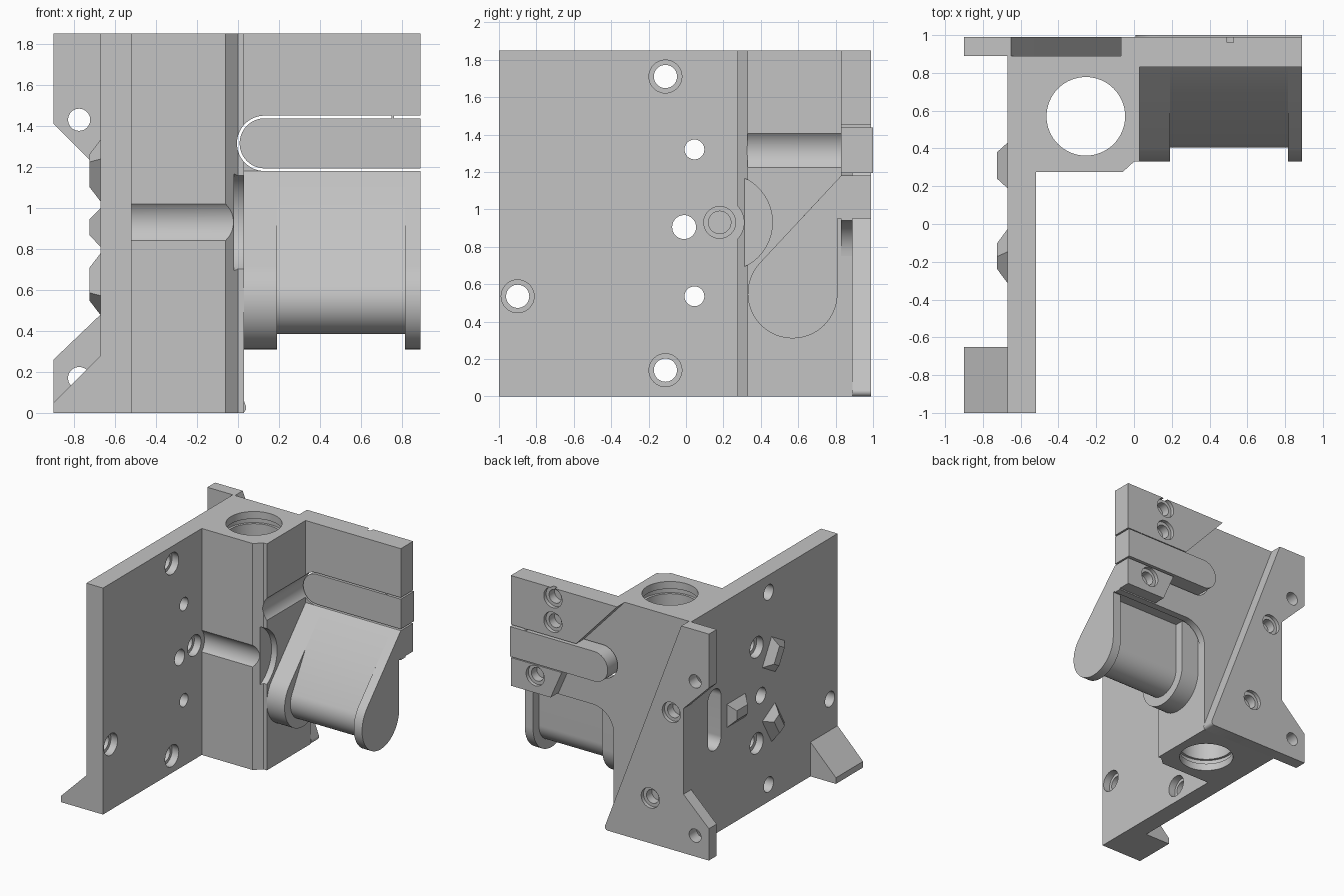
import bpy, bmesh, math
from mathutils import Matrix, Vector

if "Cube" in bpy.data.objects:
    bpy.data.objects.remove(bpy.data.objects["Cube"], do_unlink=True)

GREY = (0.55, 0.55, 0.55, 1)
mat = bpy.data.materials.new("light grey")
mat.use_nodes = True
mat.diffuse_color = GREY
mat.node_tree.nodes["Principled BSDF"].inputs["Base Color"].default_value = GREY

H = 1.85
PLACE = {"x": lambda a, b, t: (t, a, b),
         "y": lambda a, b, t: (a, t, b),
         "z": lambda a, b, t: (a, b, t)}


def make(name, bm):
    bmesh.ops.recalc_face_normals(bm, faces=bm.faces)
    mesh = bpy.data.meshes.new(name)
    bm.to_mesh(mesh)
    bm.free()
    mesh.materials.append(mat)
    ob = bpy.data.objects.new(name, mesh)
    bpy.context.collection.objects.link(ob)
    return ob


def prism(name, axis, pts, lo, hi):
    """Extrude a 2D profile along an axis."""
    bm = bmesh.new()
    ends = [[bm.verts.new(PLACE[axis](a, b, t)) for a, b in pts] for t in (lo, hi)]
    bm.faces.new(ends[0])
    bm.faces.new(ends[1])
    n = len(pts)
    for i in range(n):
        j = (i + 1) % n
        bm.faces.new((ends[0][i], ends[0][j], ends[1][j], ends[1][i]))
    return make(name, bm)


def arc(a, b, r, start=0, end=360, n=40):
    full = abs(end - start) == 360
    steps = [start + (end - start) * i / n for i in range(n if full else n + 1)]
    return [(a + r * math.cos(math.radians(d)), b + r * math.sin(math.radians(d))) for d in steps]


def rect(a0, b0, a1, b1):
    return [(a0, b0), (a1, b0), (a1, b1), (a0, b1)]


def cut(ob, axis, pts, lo, hi):
    cutter = prism("cutter", axis, pts, lo, hi)
    cutter.hide_render = True
    mod = ob.modifiers.new("cut", "BOOLEAN")
    mod.operation, mod.solver, mod.object = "DIFFERENCE", "EXACT", cutter
    bpy.context.view_layer.objects.active = ob
    bpy.ops.object.modifier_apply(modifier=mod.name)
    bpy.data.objects.remove(cutter, do_unlink=True)


def screw_hole(ob, a, b):
    """Blind counterbored hole in a rear plate."""
    cut(ob, "y", arc(a, b, 0.055), 0.85, 1.1)
    cut(ob, "y", arc(a, b, 0.082), 0.96, 1.1)


# Main body: side plate and column
body = prism("side_plate_and_column", "z",
             [(-0.67, -1), (-0.52, -1), (-0.52, 0.275), (-0.06, 0.275),
              (0, 0.33), (0.03, 0.33), (0.03, 0.89), (-0.67, 0.89)], 0, H)

# Vertical bore with retaining grooves
cut(body, "z", arc(-0.255, 0.57, 0.208, n=64), -0.1, 2)
for z in (0.06, H - 0.1):
    cut(body, "z", arc(-0.255, 0.57, 0.228, n=64), z, z + 0.04)

# Shaft groove and round pocket across the column
cut(body, "x", arc(0.18, 0.93, 0.13), -0.52, 0.2)
cut(body, "x", arc(0.2, 0.93, 0.262, n=64), -0.02, 0.2)

# Side plate holes
for y, z in ((-0.11, 1.71), (-0.9, 0.535), (-0.11, 0.14)):
    cut(body, "x", arc(y, z, 0.062), -0.8, -0.4)
    cut(body, "x", arc(y, z, 0.088), -0.58, -0.4)
cut(body, "x", arc(-0.01, 0.905, 0.064), -0.8, -0.4)
for y in (1.32, 0.535):
    cut(body, "x", arc(0.045, y, 0.053), -0.8, -0.4)
    cut(body, "x", arc(0.045, y, 0.085), -0.8, -0.61)
cut(body, "x", arc(0.18, 0.93, 0.085), -0.58, -0.4)
cut(body, "x", arc(0.18, 0.93, 0.06), -0.66, -0.4)

# Oblong recess on the outer side
cut(body, "x", arc(0.59, 1.1, 0.085, 0, 180) + arc(0.59, 0.77, 0.085, 180, 360), -0.8, -0.54)

# Horizontal slot that surrounds the rear tab
slot = arc(0.13, 1.315, 0.135, 90, 270) + [(1, 1.18), (1, 1.45)]
cut(body, "y", slot, 0.2, 1.1)

# Rear wedge plate with mounting lugs
wedge = prism("rear_wedge_plate", "y",
              [(-0.9, 0), (0.02, 0)] + arc(0.015, 0.025, 0.025, -60, 20, 8) +
              [(-0.65, H), (-0.9, H), (-0.9, 1.41), (-0.67, 1.18), (-0.67, 0.48), (-0.9, 0.26)],
              0.89, 0.99)
for z in (1.43, 0.17):
    cut(wedge, "y", arc(-0.775, z, 0.054), 0.8, 1.1)
screw_hole(wedge, -0.56, 1.12)
screw_hole(wedge, -0.37, 0.37)

# Rear wall with filleted lower corner
wall = prism("rear_wall", "y",
             [(0.03, H), (0.89, H), (0.89, 0.94)] + arc(0.22, 0.75, 0.19, 90, 180, 12), 0.83, 0.89)
cut(wall, "y", slot, 0.7, 1.1)

# Raised pads above and below the tab
upper = prism("upper_rear_pad", "y", [(-0.07, H), (0.89, H), (0.89, 1.45), (0.3, 1.45)], 0.89, 0.99)
screw_hole(upper, 0.51, 1.77)
screw_hole(upper, 0.51, 1.57)
lower = prism("lower_rear_pad", "y", [(0.43, 1.18), (0.89, 1.18), (0.89, 0.95), (0.53, 0.95)], 0.89, 0.99)
screw_hole(lower, 0.67, 1.09)

# Rear tab
prism("rear_tab", "y", arc(0.13, 1.315, 0.122, 90, 270) + [(0.89, 1.193), (0.89, 1.437)], 0.83, 1.0)
prism("tab_bridge", "y", rect(0.75, 1.43, 0.76, 1.455), 0.83, 0.99)

# Sloped arm: two end cheeks and a slimmer drum between them
cheek = arc(0.57, 0.55, 0.24, 137, 360) + [(0.81, 0.95), (0.83, 0.95), (0.83, 1.18)]
prism("inner_arm_cheek", "x", cheek, 0.03, 0.19)
prism("outer_arm_cheek", "x", cheek, 0.815, 0.89)
drum = arc(0.57, 0.55, 0.165, 150, 360) + [(0.735, 0.95), (0.83, 0.95), (0.83, 1.18), (0.6, 0.934)]
prism("arm_drum", "x", drum, 0.19, 0.815)

# Front foot
prism("front_foot", "y", [(-0.9, 0), (-0.67, 0), (-0.67, 0.28), (-0.9, 0.05)], -1, -0.65)

# Three tapered locating keys around the centre hole
for i in range(3):
    bm = bmesh.new()
    spin = Matrix.Rotation(math.radians(120 * i), 4, "X")
    rings = []
    for x, r0, r1, w in ((-0.67, 0.2, 0.44, 0.095), (-0.725, 0.25, 0.39, 0.038)):
        rings.append([bm.verts.new(spin @ Vector((x, y, z)) + Vector((0, -0.01, 0.905)))
                      for y, z in rect(r0, -w, r1, w)])
    for ring in rings:
        bm.faces.new(ring)
    for j in range(4):
        k = (j + 1) % 4
        bm.faces.new((rings[0][j], rings[0][k], rings[1][k], rings[1][j]))
    make(f"locating_key_{i + 1}", bm)

# Smooth curved faces, keep edges crisp
for ob in bpy.context.collection.objects:
    ob.select_set(ob.type == "MESH")
bpy.context.view_layer.objects.active = body
bpy.ops.object.shade_smooth_by_angle(angle=math.radians(25))
